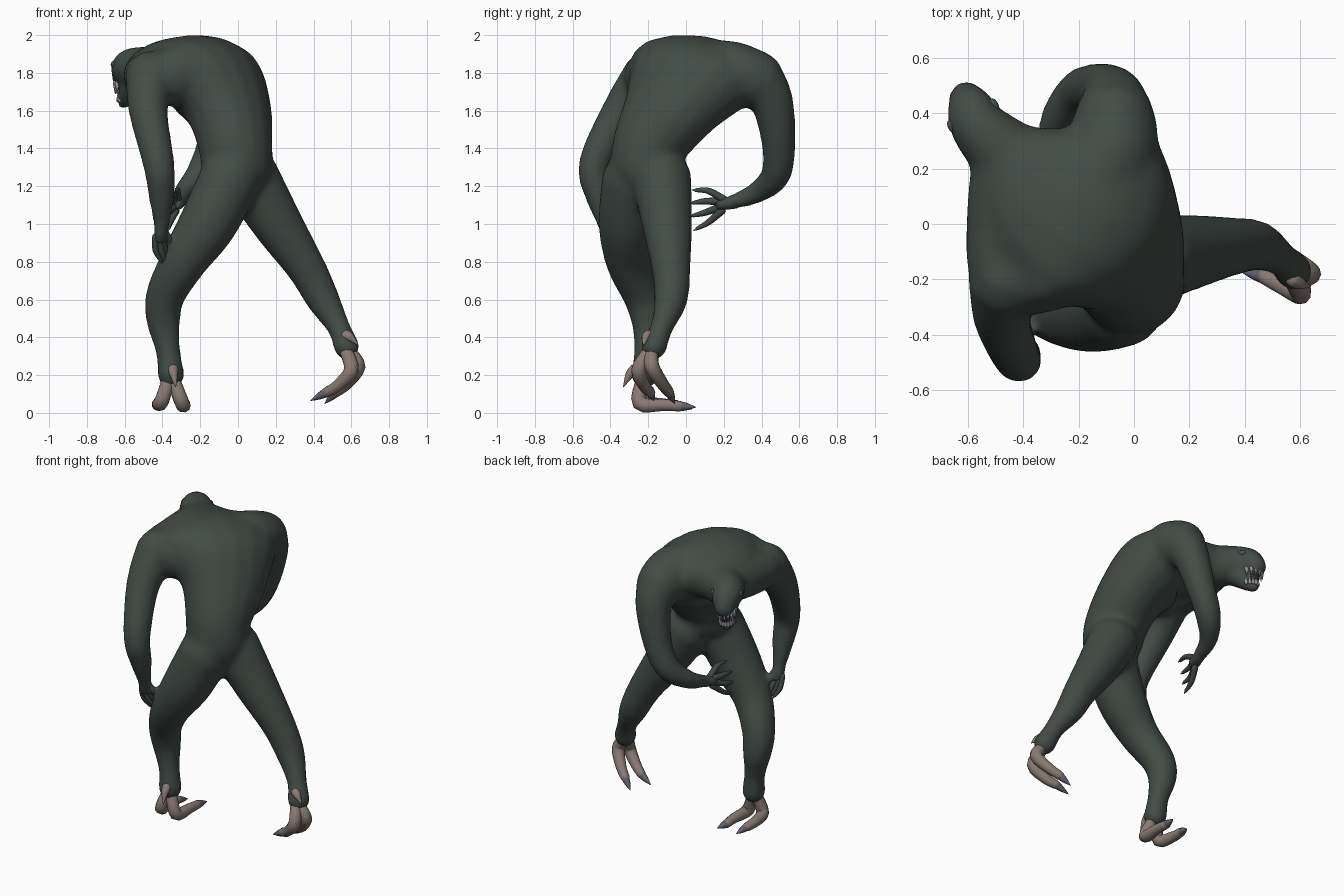
import bpy, bmesh, math
from mathutils import Vector

LAT = Vector((0.55, 0.83, 0.0))          # creature's left-right axis


def material(name, rgb):
    m = bpy.data.materials.new(name)
    m.diffuse_color = (*rgb, 1)
    return m


SKIN = material("dark green skin", (0.053, 0.071, 0.061))
TOE = material("pinkish toe", (0.25, 0.195, 0.17))
CLAW = material("slate claw", (0.12, 0.115, 0.16))
TOOTH = material("pale tooth", (0.33, 0.32, 0.36))
MOUTH = material("dark mouth", (0.03, 0.025, 0.028))
EYE = material("grey eye", (0.07, 0.085, 0.078))


def spline(rows, steps):
    """Catmull-Rom through rows of (x, y, z, half width, half depth)."""
    rows = [Vector(r if len(r) == 5 else (*r, r[3])) for r in rows]
    out = []
    for i in range(len(rows) - 1):
        a, b, c, d = rows[max(i - 1, 0)], rows[i], rows[i + 1], rows[min(i + 2, len(rows) - 1)]
        for s in range(steps):
            t = s / steps
            out.append(0.5 * (2 * b + (c - a) * t + (2 * a - 5 * b + 4 * c - d) * t * t
                              + (3 * b - a - 3 * c + d) * t ** 3))
    return out + [rows[-1]]


def tube(bm, rows, sides=10, steps=4):
    """Round-ended tapering tube along a path."""
    pts = spline(rows, steps)
    pos = [p.to_3d() for p in pts]
    n = len(pts)
    tan = [(pos[min(i + 1, n - 1)] - pos[max(i - 1, 0)]).normalized() for i in range(n)]
    seq = [(pos[i], tan[i], pts[i][3], pts[i][4]) for i in range(n)]
    caps = [(math.sin(k), math.cos(k)) for k in (0.6, 1.15)]
    r0, r1 = min(pts[0][3:5]), min(pts[-1][3:5])
    head = [(pos[0] - tan[0] * r0 * s, tan[0], pts[0][3] * c, pts[0][4] * c) for s, c in reversed(caps)]
    tail = [(pos[-1] + tan[-1] * r1 * s, tan[-1], pts[-1][3] * c, pts[-1][4] * c) for s, c in caps]
    u, rings = LAT, []
    for p, t, a, b in head + seq + tail:
        u = (u - t * u.dot(t)).normalized()
        v = t.cross(u)
        rings.append([bm.verts.new(p + u * a * math.cos(q) + v * b * math.sin(q))
                      for q in (2 * math.pi * k / sides for k in range(sides))])
    for A, B in zip(rings, rings[1:]):
        for k in range(sides):
            bm.faces.new((A[k], A[(k + 1) % sides], B[(k + 1) % sides], B[k]))
    bm.faces.new(rings[0][::-1])
    bm.faces.new(rings[-1])


def build(name, mat, paths, sides=10, steps=4):
    bm = bmesh.new()
    for p in paths:
        tube(bm, p, sides, steps)
    bmesh.ops.recalc_face_normals(bm, faces=bm.faces)
    me = bpy.data.meshes.new(name)
    bm.to_mesh(me)
    bm.free()
    me.materials.append(mat)
    me.polygons.foreach_set("use_smooth", [True] * len(me.polygons))
    ob = bpy.data.objects.new(name, me)
    bpy.context.collection.objects.link(ob)
    return ob


# Body: torso, shoulders, limbs and head fused into one smooth skin
torso = [(0, -0.20, 1.18, .12, .12), (0.0, -0.21, 1.26, .19, .18), (-0.015, -0.19, 1.42, .205, .195),
         (-0.05, -0.09, 1.60, .27, .21), (-0.125, 0.0, 1.74, .35, .24), (-0.20, 0.06, 1.80, .40, .205),
         (-0.33, 0.13, 1.82, .30, .16), (-0.46, 0.25, 1.81, .14, .13)]
near_shoulder = [(-0.22, -0.1, 1.78, .17), (-0.36, -0.17, 1.78, .16), (-0.47, -0.16, 1.78, .13),
                 (-0.475, 0.03, 1.79, .13), (-0.46, 0.2, 1.81, .13)]
far_shoulder = [(-0.14, 0.14, 1.82, .16), (-0.08, 0.26, 1.80, .165), (-0.07, 0.37, 1.76, .155)]
near_arm = [(-0.46, -0.20, 1.78, .14), (-0.475, -0.34, 1.60, .105), (-0.42, -0.485, 1.32, .085),
            (-0.405, -0.465, 1.15, .07), (-0.405, -0.425, 1.0, .045), (-0.41, -0.40, 0.92, .05, .035)]
far_arm = [(-0.07, 0.37, 1.78, .145), (-0.075, 0.455, 1.65, .115), (-0.13, 0.49, 1.42, .09),
           (-0.20, 0.475, 1.26, .08), (-0.28, 0.38, 1.17, .06), (-0.31, 0.26, 1.12, .042),
           (-0.33, 0.18, 1.10, .035, .045)]
near_leg = [(-0.04, -0.28, 1.24, .165), (-0.16, -0.31, 1.0, .155), (-0.29, -0.30, 0.8, .125),
            (-0.385, -0.23, 0.62, .105), (-0.395, -0.20, 0.48, .09), (-0.37, -0.21, 0.33, .066),
            (-0.355, -0.22, 0.20, .074)]
far_leg = [(0.06, -0.13, 1.25, .16), (0.21, -0.10, 1.0, .135), (0.36, -0.08, 0.77, .105),
           (0.45, -0.08, 0.60, .09), (0.535, -0.13, 0.45, .062), (0.575, -0.17, 0.35, .072)]
head = [(-0.46, 0.25, 1.81, .135), (-0.56, 0.35, 1.83, .105), (-0.59, 0.42, 1.805, .088),
        (-0.605, 0.455, 1.77, .065)]
jaw = [(-0.54, 0.33, 1.75, .08), (-0.585, 0.39, 1.68, .055), (-0.605, 0.425, 1.64, .038)]
body = build("body", SKIN, [torso, near_shoulder, far_shoulder, near_arm, far_arm,
                            near_leg, far_leg, head, jaw], 16)
rm = body.modifiers.new("fuse", "REMESH")
rm.mode, rm.voxel_size, rm.use_smooth_shade = "VOXEL", 0.018, True
sm = body.modifiers.new("soften", "SMOOTH")
sm.factor, sm.iterations = 0.5, 12

# Hands: (knuckle, middle, tip) of every finger
fingers = [((-0.435, -0.41, 0.93), (-0.435, -0.39, 0.86), (-0.40, -0.36, 0.79)),
           ((-0.42, -0.40, 0.91), (-0.40, -0.375, 0.84), (-0.37, -0.33, 0.77)),
           ((-0.40, -0.39, 0.91), (-0.38, -0.35, 0.84), (-0.355, -0.29, 0.78)),
           ((-0.39, -0.40, 0.96), (-0.36, -0.38, 0.91), (-0.35, -0.35, 0.86)),
           ((-0.32, 0.20, 1.13), (-0.32, 0.12, 1.175), (-0.33, 0.03, 1.18)),
           ((-0.34, 0.18, 1.12), (-0.36, 0.10, 1.12), (-0.36, 0.02, 1.11)),
           ((-0.34, 0.18, 1.09), (-0.37, 0.10, 1.06), (-0.37, 0.02, 1.04)),
           ((-0.33, 0.19, 1.07), (-0.36, 0.12, 1.01), (-0.37, 0.04, 0.965))]


def mix(p, q, t):
    return tuple(Vector(p).lerp(Vector(q), t))


build("fingers", SKIN, [[(*a, .021), (*b, .017), (*mix(b, c, .75), .010)] for a, b, c in fingers], 8)
build("finger_claws", CLAW, [[(*mix(b, c, .72), .010), (*c, .002)] for a, b, c in fingers], 6, 2)

# Feet: two forked toes each, (ankle, heel, ball, end, claw tip)
toes = [((-0.37, -0.23, 0.17), (-0.405, -0.245, 0.06), (-0.425, -0.13, 0.045), (-0.42, -0.05, 0.04), (-0.40, 0.03, 0.02)),
        ((-0.34, -0.23, 0.17), (-0.295, -0.245, 0.05), (-0.285, -0.12, 0.042), (-0.285, -0.03, 0.035), (-0.27, 0.05, 0.03)),
        ((0.575, -0.20, 0.32), (0.60, -0.25, 0.225), (0.53, -0.22, 0.145), (0.47, -0.19, 0.11), (0.385, -0.17, 0.065)),
        ((0.59, -0.18, 0.32), (0.635, -0.18, 0.245), (0.575, -0.125, 0.155), (0.52, -0.09, 0.11), (0.46, -0.06, 0.05))]
build("toes", TOE, [[(*a, .036), (*b, .04), (*c, .033), (*d, .028)] for a, b, c, d, e in toes])
build("toe_claws", CLAW, [[(*d, .027), (*mix(d, e, .5), .018), (*e, .002)] for a, b, c, d, e in toes], 8)
build("heel_spurs", TOE, [[(-0.345, -0.27, 0.23, .03), (-0.34, -0.30, 0.20, .022), (-0.33, -0.33, 0.14, .003)],
                          [(0.575, -0.20, 0.41, .03), (0.60, -0.215, 0.395, .022), (0.635, -0.225, 0.36, .003)]], 8)

# Head details: mouth, teeth and eyes, set out around the turned head
side = Vector((0.89, 0.45, 0))
fwd = Vector((-0.45, 0.89, 0))
build("mouth_lining", MOUTH, [[(-0.56, 0.36, 1.73, .05), (-0.60, 0.435, 1.70, .035)]], 10)
teeth = []
for k in range(9):
    q = math.pi * k / 8
    arc = side * math.cos(q) * 0.056 + fwd * math.sin(q) * 0.078
    up = Vector((-0.59, 0.41, 1.745)) + arc
    low = Vector((-0.588, 0.40, 1.655)) + arc * 0.75
    teeth.append([(*up, .013), (*(up - Vector((0, 0, .055))), .002)])
    teeth.append([(*low, .012), (*(low + Vector((0, 0, .05))), .002)])
build("teeth", TOOTH, teeth, 6, 1)
eyes = []
for s in (-1, 1):
    c = Vector((-0.58, 0.39, 1.845)) + side * s * 0.08
    eyes.append([(*(c - fwd * .008), .02), (*(c + fwd * .008), .02)])
build("eyes", EYE, eyes, 10)
